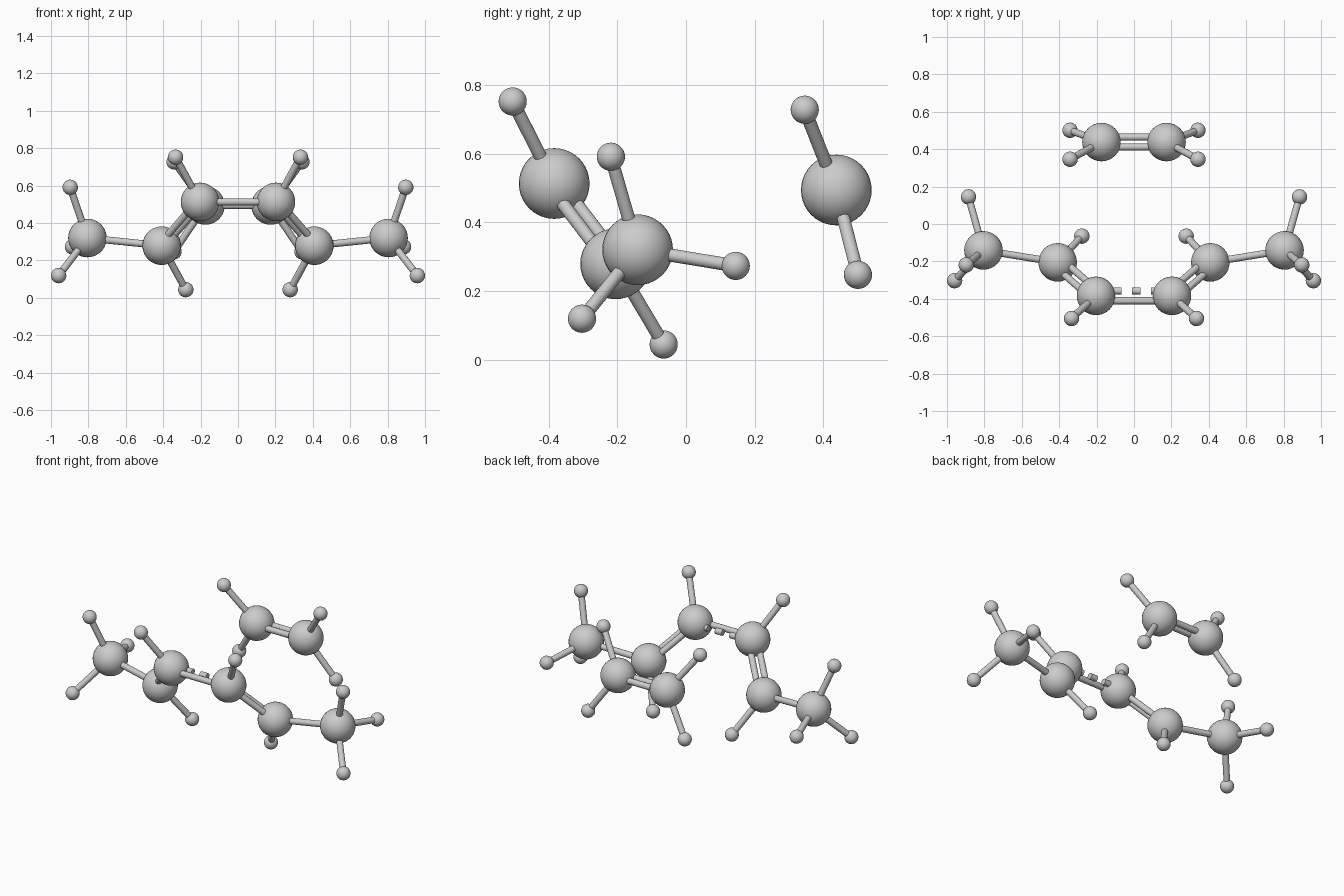
import bpy, bmesh
from mathutils import Vector, Matrix

if "Cube" in bpy.data.objects:
    bpy.data.objects.remove(bpy.data.objects["Cube"])

BIG, SMALL, ROD, GAP = 0.103, 0.041, 0.019, 0.0265


def finish(bm, name):
    for f in bm.faces:
        f.smooth = True
    me = bpy.data.meshes.new(name)
    bm.to_mesh(me)
    bm.free()
    ob = bpy.data.objects.new(name, me)
    bpy.context.collection.objects.link(ob)
    bpy.context.view_layer.objects.active = ob
    ob.select_set(True)
    bpy.ops.object.shade_smooth_by_angle()
    ob.select_set(False)


def ball(name, p, r):
    bm = bmesh.new()
    bmesh.ops.create_uvsphere(bm, u_segments=32, v_segments=20, radius=r,
                              matrix=Matrix.Translation(p))
    finish(bm, name)


def rod(name, a, b, shift=(0, 0, 0)):
    a, b = Vector(a) + Vector(shift), Vector(b) + Vector(shift)
    d = b - a
    m = Matrix.Translation((a + b) / 2) @ d.to_track_quat('Z', 'Y').to_matrix().to_4x4()
    bm = bmesh.new()
    bmesh.ops.create_cone(bm, cap_ends=True, segments=20, radius1=ROD,
                          radius2=ROD, depth=d.length, matrix=m)
    finish(bm, name)


def double_rod(name, a, b):
    off = (Vector(b) - Vector(a)).cross(Vector((0, 0, 1))).normalized() * GAP
    rod(name + "_a", a, b, off)
    rod(name + "_b", a, b, -off)


# atoms of the left half: carbons, then hydrogens with their parent carbon
carbons = {
    "inner_carbon": (-0.203, -0.384, 0.513),
    "outer_carbon": (-0.408, -0.205, 0.279),
    "methyl_carbon": (-0.805, -0.141, 0.320),
    "ethylene_carbon": (-0.174, 0.438, 0.494),
}
hydrogens = [
    ("inner_carbon", (-0.334, -0.505, 0.752)),
    ("outer_carbon", (-0.279, -0.065, 0.044)),
    ("methyl_carbon", (-0.897, -0.219, 0.591)),
    ("methyl_carbon", (-0.885, 0.145, 0.273)),
    ("methyl_carbon", (-0.959, -0.303, 0.119)),
    ("ethylene_carbon", (-0.342, 0.346, 0.728)),
    ("ethylene_carbon", (-0.342, 0.501, 0.247)),
]

# both mirrored halves
for side, s in (("left", 1), ("right", -1)):
    def at(p):
        return Vector((p[0] * s, p[1], p[2]))
    c = {k: at(p) for k, p in carbons.items()}
    for k, p in c.items():
        ball(f"{side}_{k}", p, BIG)
    for i, (k, p) in enumerate(hydrogens):
        ball(f"{side}_hydrogen_{i}", at(p), SMALL)
        rod(f"{side}_hydrogen_bond_{i}", c[k], at(p))
    rod(f"{side}_methyl_bond", c["outer_carbon"], c["methyl_carbon"])
    double_rod(f"{side}_double_bond", c["inner_carbon"], c["outer_carbon"])

# ethylene double bond
e = carbons["ethylene_carbon"]
double_rod("ethylene_double_bond", e, (-e[0], e[1], e[2]))

# central bond: one solid rod and one dashed rod
x, y, z = carbons["inner_carbon"]
rod("central_bond", (x, y, z), (-x, y, z), (0, -GAP, 0))
for i in range(4):
    x0 = -0.218 + 0.103 * i
    rod(f"central_dash_{i}", (x0, y, z), (x0 + 0.047, y, z), (0, GAP, 0))
